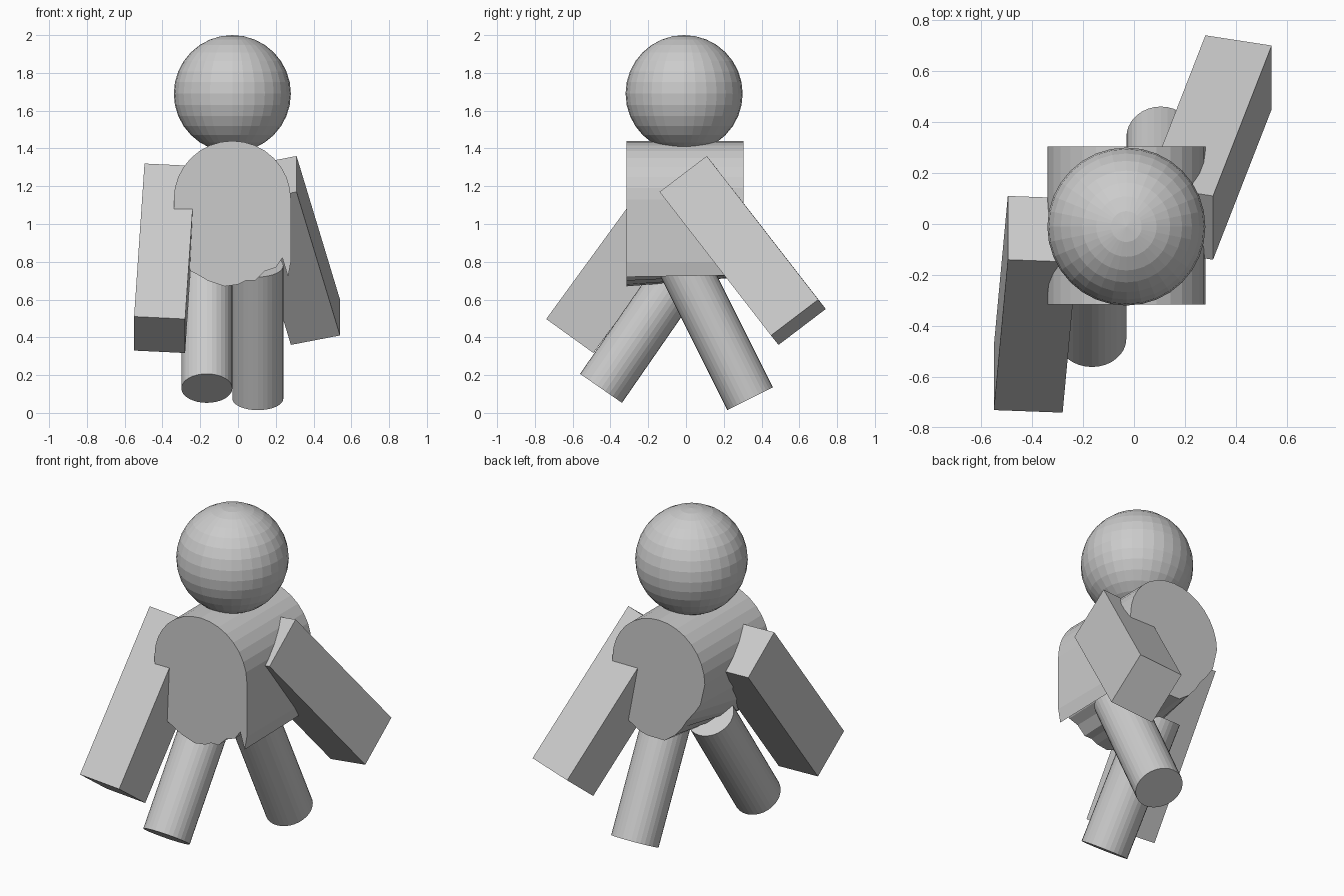
import bpy, bmesh, math
from mathutils import Matrix, Vector

if "Cube" in bpy.data.objects:
    bpy.data.objects.remove(bpy.data.objects["Cube"], do_unlink=True)

GREY = (0.6, 0.6, 0.6, 1)
grey = bpy.data.materials.new("plain grey")
grey.use_nodes = True
grey.diffuse_color = GREY
grey.node_tree.nodes["Principled BSDF"].inputs["Base Color"].default_value = GREY


def add_object(name, bm):
    bmesh.ops.recalc_face_normals(bm, faces=bm.faces)
    mesh = bpy.data.meshes.new(name)
    bm.to_mesh(mesh)
    bm.free()
    mesh.materials.append(grey)
    obj = bpy.data.objects.new(name, mesh)
    bpy.context.collection.objects.link(obj)
    return obj


def slanted_box(name, corner, length, depth, width):
    """Box spanned by three edge vectors from one corner."""
    edges = [Vector(v) for v in (length, depth, width)]
    centre = Vector(corner) + sum(edges, Vector()) / 2
    bm = bmesh.new()
    bmesh.ops.create_cube(bm, size=1)
    for v in bm.verts:
        v.co = centre + sum((e * c for e, c in zip(edges, v.co)), Vector())
    return add_object(name, bm)


def leg(name, foot, hip, radius=0.135):
    """Flat-ended cylinder between two points."""
    foot, hip = Vector(foot), Vector(hip)
    axis = hip - foot
    bm = bmesh.new()
    turn = Vector((0, 0, 1)).rotation_difference(axis).to_matrix().to_4x4()
    bmesh.ops.create_cone(bm, cap_ends=True, segments=32, radius1=radius,
                          radius2=radius, depth=axis.length,
                          matrix=Matrix.Translation((foot + hip) / 2) @ turn)
    return add_object(name, bm)


# Head
bm = bmesh.new()
bmesh.ops.create_uvsphere(bm, u_segments=32, v_segments=16, radius=0.31,
                          matrix=Matrix.Translation((-0.03, -0.01, 1.69)))
add_object("head", bm)

# Torso: rounded top, ragged hem, lofted from front to back
front_hem = [(-.335, 1.0), (-.30, .85), (-.25, .75), (-.21, .73), (-.16, .70),
             (-.07, .67), (0, .68), (.04, .70), (.09, .70), (.14, .75),
             (.20, .77), (.235, .82), (.265, .72), (.28, .80)]
back_hem = [(-.31, 1.0), (-.27, .94), (-.22, .88), (-.19, .83), (-.14, .77),
            (-.07, .72), (0, .72), (.04, .72), (.09, .73), (.14, .76),
            (.20, .79), (.235, .82), (.265, .73), (.28, .80)]
arc = [(-0.03 + 0.31 * math.cos(a), 1.13 + 0.31 * math.sin(a))
       for a in (math.pi * i / 16 for i in range(17))]
bm = bmesh.new()
rings = [[bm.verts.new((x, y, z)) for x, z in arc + hem]
         for y, hem in ((-0.315, front_hem), (0.305, back_hem))]
for ring in rings:
    bm.faces.new(ring)
count = len(rings[0])
for i in range(count):
    j = (i + 1) % count
    bm.faces.new((rings[0][i], rings[0][j], rings[1][j], rings[1][i]))
add_object("torso", bm)

# Arms: the left swings back, the right swings forward
slanted_box("left_arm", (0.31, 0.11, 1.36),
            (0.23, 0.59, -0.76), (0, -0.25, -0.19), (-0.26, 0.04, -0.05))
slanted_box("right_arm", (-0.495, -0.14, 1.32),
            (-0.055, -0.59, -0.81), (0, 0.25, -0.18), (0.27, -0.01, -0.013))

# Legs: the left strides back, the right strides forward
leg("left_leg", (0.105, 0.34, 0.075), (0.105, -0.013, 0.78))
leg("right_leg", (-0.165, -0.45, 0.13), (-0.165, 0.0, 0.78))
